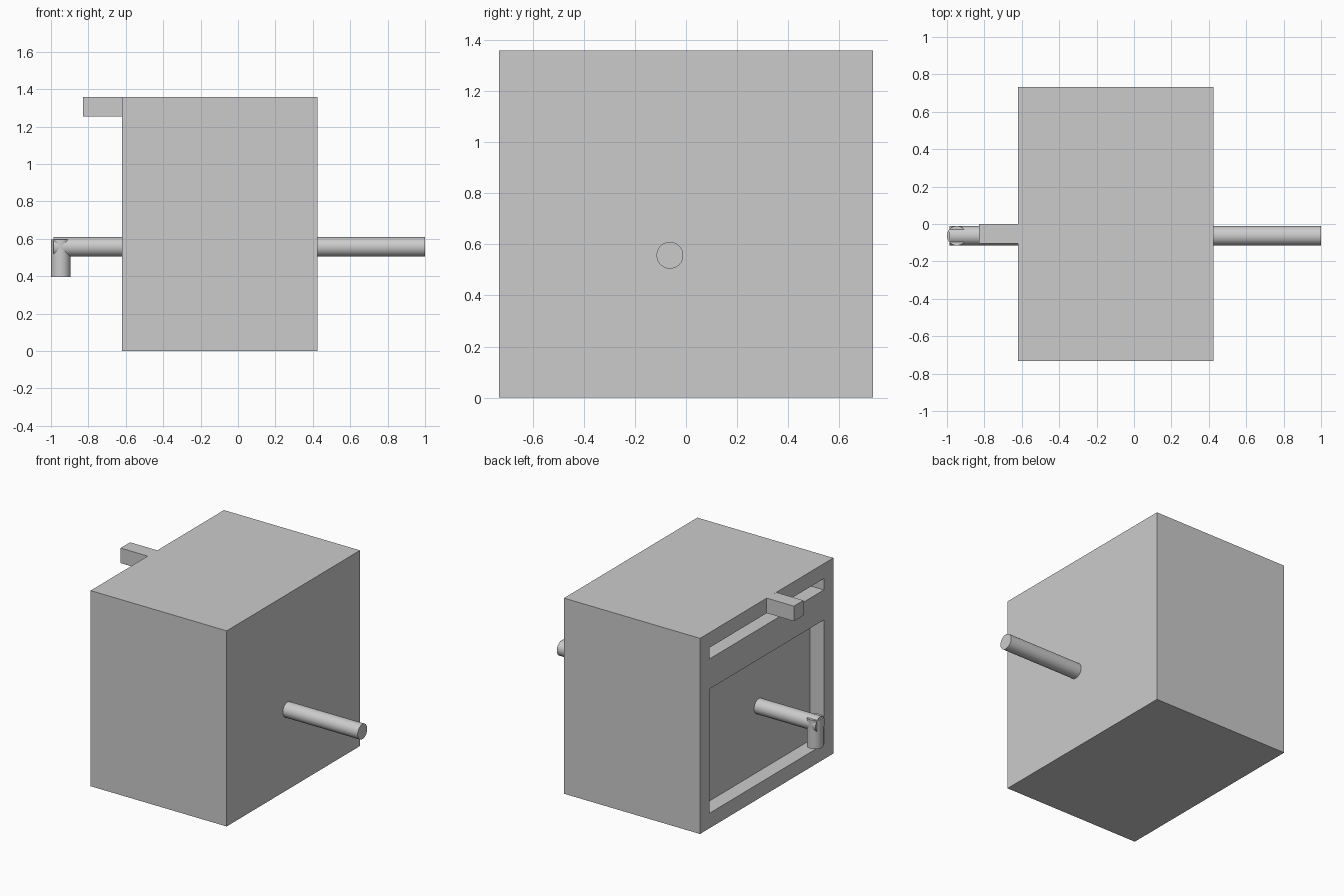
import bpy
import math

default_cube = bpy.data.objects.get("Cube")
if default_cube:
    bpy.data.objects.remove(default_cube, do_unlink=True)

U = 2 / 19.14          # wall thickness, the basic unit of the design
R = U / 2              # rod radius
X0, X1 = -0.62, 0.425  # open side and closed side of the case
Y = 7 * U              # half the case depth
TOP = 13 * U           # case height
ROD_Y, ROD_Z = -0.063, 0.557

grey = bpy.data.materials.new("plain grey")
grey.use_nodes = True
colour = (0.6, 0.6, 0.6, 1)
grey.diffuse_color = colour
grey.node_tree.nodes["Principled BSDF"].inputs["Base Color"].default_value = colour


def box(name, low, high):
    """Box between two opposite corners."""
    centre = [(a + b) / 2 for a, b in zip(low, high)]
    bpy.ops.mesh.primitive_cube_add(size=1, location=centre)
    ob = bpy.context.object
    ob.name = name
    ob.scale = [b - a for a, b in zip(low, high)]
    bpy.ops.object.transform_apply(location=False, rotation=False, scale=True)
    ob.data.materials.append(grey)
    return ob


def rod(name, centre, length, rotation=(0, 0, 0)):
    """Smooth round bar with flat ends."""
    bpy.ops.mesh.primitive_cylinder_add(vertices=48, radius=R, depth=length,
                                        location=centre, rotation=rotation)
    ob = bpy.context.object
    ob.name = name
    ob.data.materials.append(grey)
    bpy.ops.object.shade_smooth_by_angle(angle=math.radians(40))
    return ob


# Case with a large recess and a narrow slot above it on one side
case = box("case", (X0, -Y, 0), (X1, Y, TOP))
for name, bottom, top in (("recess_cutter", U, 0.967),
                          ("slot_cutter", 1.176, TOP - U)):
    cutter = box(name, (X0 - U, U - Y, bottom), (X0 + U, Y - U, top))
    cut = case.modifiers.new(name, 'BOOLEAN')
    cut.operation = 'DIFFERENCE'
    cut.solver = 'EXACT'
    cut.object = cutter
    cutter.hide_render = True

# Apply the cuts and drop the cutters
bpy.ops.object.select_all(action='DESELECT')
case.select_set(True)
bpy.context.view_layer.objects.active = case
for cut in list(case.modifiers):
    cutter = cut.object
    bpy.ops.object.modifier_apply(modifier=cut.name)
    bpy.data.objects.remove(cutter, do_unlink=True)

# Tab flush with the top of the case
box("top_tab", (X0 - 2 * U, -U, TOP - U), (X0, 0, TOP))

# Axle through the case, with a short crank handle hanging from its end
axle_start = -0.987
rod("axle", ((axle_start + 1) / 2, ROD_Y, ROD_Z), 1 - axle_start, (0, math.pi / 2, 0))
handle_low, handle_high = 0.397, 0.597
rod("crank_handle", (R - 1, ROD_Y, (handle_low + handle_high) / 2), handle_high - handle_low)
